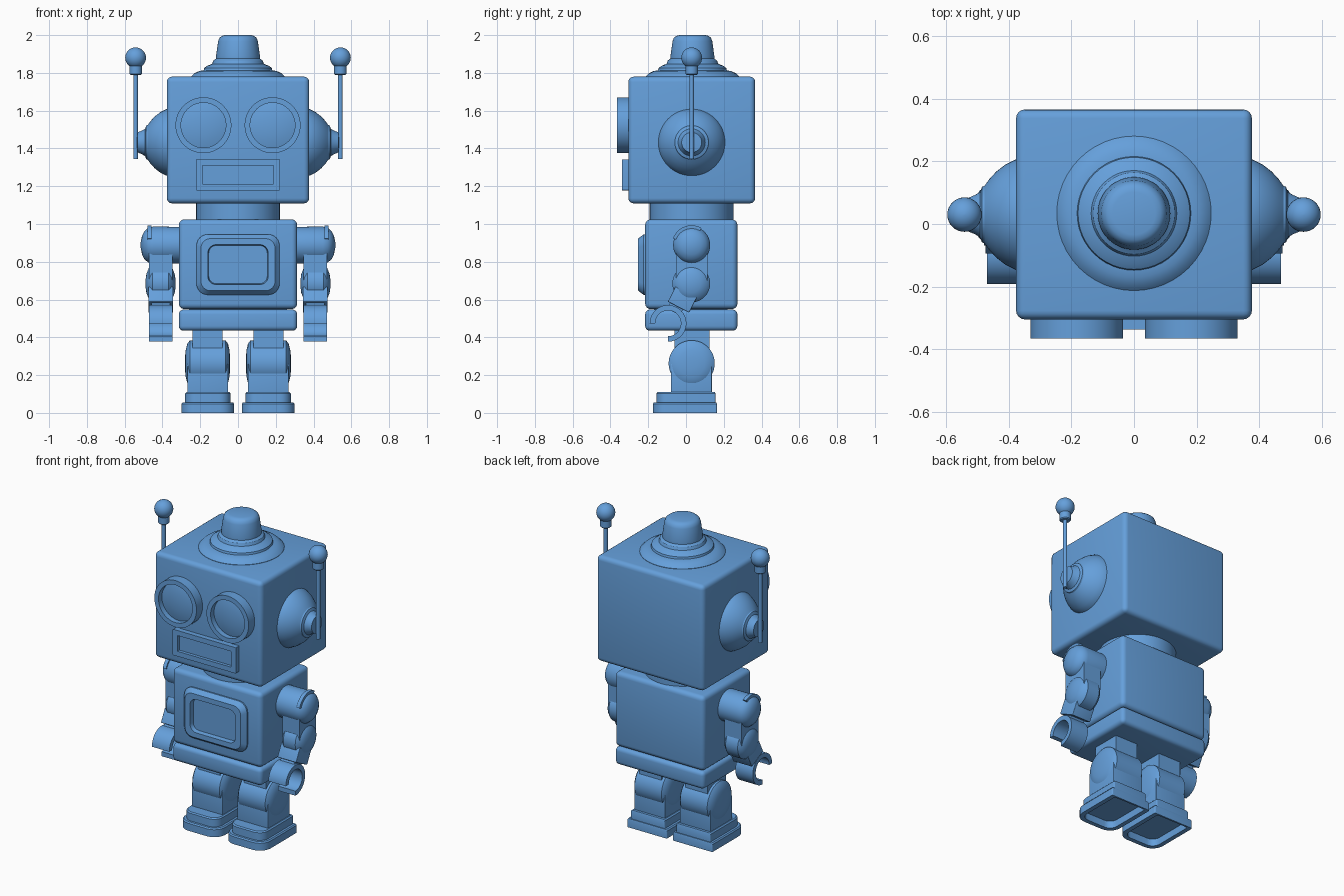
import bpy, bmesh, math
from mathutils import Vector, Matrix

if "Cube" in bpy.data.objects:
    bpy.data.objects.remove(bpy.data.objects["Cube"])

YC = 0.03  # depth of the body's centre line
blue = bpy.data.materials.new("robot blue")
blue.diffuse_color = (0.13, 0.35, 0.71, 1)
blue.use_nodes = True
blue.node_tree.nodes["Principled BSDF"].inputs["Base Color"].default_value = blue.diffuse_color


def finish(name, bm, angle=32):
    bmesh.ops.recalc_face_normals(bm, faces=bm.faces)
    me = bpy.data.meshes.new(name)
    bm.to_mesh(me)
    bm.free()
    ob = bpy.data.objects.new(name, me)
    bpy.context.collection.objects.link(ob)
    me.materials.append(blue)
    bpy.ops.object.select_all(action='DESELECT')
    ob.select_set(True)
    bpy.context.view_layer.objects.active = ob
    bpy.ops.object.shade_smooth_by_angle(angle=math.radians(angle))
    return ob


def loft(name, rings):
    """Closed skin through a list of equal-length point rings."""
    bm = bmesh.new()
    vs = [[bm.verts.new(p) for p in r] for r in rings]
    n = len(vs[0])
    for a, b in zip(vs, vs[1:]):
        for i in range(n):
            j = (i + 1) % n
            bm.faces.new((a[i], a[j], b[j], b[i]))
    bm.faces.new(vs[0])
    bm.faces.new(vs[-1])
    return finish(name, bm)


def turned(name, axis, centre, profile, n=48):
    """Lathe a (position, radius) profile about an axis through centre."""
    rings = []
    for a, r in profile:
        ring = []
        for i in range(n):
            t = 2 * math.pi * i / n
            c, s = r * math.cos(t), r * math.sin(t)
            p = {'X': (a, c, s), 'Y': (c, a, s), 'Z': (c, s, a)}[axis]
            ring.append(Vector(p) + Vector(centre))
        rings.append(ring)
    return loft(name, rings)


def box(name, x, y, z, bevel=0.0, tilt=0.0):
    bm = bmesh.new()
    bmesh.ops.create_cube(bm, size=1)
    bmesh.ops.scale(bm, vec=(x[1] - x[0], y[1] - y[0], z[1] - z[0]), verts=bm.verts)
    if bevel:
        bmesh.ops.bevel(bm, geom=bm.edges[:], offset=bevel, segments=4, profile=0.5, affect='EDGES')
    mid = Vector((sum(x) / 2, sum(y) / 2, sum(z) / 2))
    bm.transform(Matrix.Translation(mid) @ Matrix.Rotation(tilt, 4, 'X'))
    return finish(name, bm)


def rounded(x0, x1, y0, y1, r_low, r_high, k=6):
    """Rounded rectangle outline with separate low and high corner radii."""
    pts = []
    for cx, cy, r, a0 in ((x1 - r_high, y1 - r_high, r_high, 0), (x0 + r_high, y1 - r_high, r_high, 90),
                          (x0 + r_low, y0 + r_low, r_low, 180), (x1 - r_low, y0 + r_low, r_low, 270)):
        for i in range(k + 1):
            t = math.radians(a0 + 90 * i / k)
            pts.append((cx + r * math.cos(t), cy + r * math.sin(t)))
    return pts


def front_panel(name, zc, layers):
    """Panel on the front from (half width, half height, radius, y) layers."""
    return loft(name, [[(px, y, zc + pz) for px, pz in rounded(-w, w, -h, h, r, r)]
                       for w, h, r, y in layers])


def arc_band(name, x, yc, zc, r_in, r_out, a0, a1, n=32):
    """Curved strip around an x axis, between two angles."""
    rings = []
    for i in range(n + 1):
        t = math.radians(a0 + (a1 - a0) * i / n)
        c, s = math.cos(t), math.sin(t)
        rings.append([(px, yc + r * c, zc + r * s) for px, r in
                      ((x[0], r_in), (x[1], r_in), (x[1], r_out), (x[0], r_out))])
    return loft(name, rings)


# Head, neck and body
box("head", (-0.377, 0.377), (-0.305, 0.366), (1.109, 1.78), 0.028)
turned("neck", 'Z', (0, YC, 0), [(0.98, 0.222), (1.15, 0.222)])
box("torso", (-0.313, 0.313), (-0.216, 0.272), (0.55, 1.024), 0.028)
box("belt", (-0.313, 0.313), (-0.216, 0.272), (0.435, 0.547), 0.025)
box("waist_core", (-0.26, 0.26), (-0.17, 0.22), (0.5, 0.6))

# Stepped lamp on top of the head
turned("head_lamp", 'Z', (0, YC + 0.004, 0), [
    (1.77, 0.247), (1.782, 0.247), (1.797, 0.232), (1.81, 0.205), (1.813, 0.182), (1.826, 0.179),
    (1.838, 0.162), (1.848, 0.137), (1.866, 0.13), (1.872, 0.121), (1.876, 0.116), (1.89, 0.116),
    (1.968, 0.105), (1.986, 0.098), (1.996, 0.085), (2.0, 0.068)])

# Mouth and chest panels
front_panel("mouth", 1.26, [
    (0.222, 0.082, 0.004, -0.29), (0.222, 0.082, 0.004, -0.338),
    (0.188, 0.05, 0.003, -0.338), (0.188, 0.05, 0.003, -0.318)])
front_panel("chest_panel", 0.785, [
    (0.22, 0.16, 0.06, -0.2), (0.22, 0.16, 0.06, -0.225), (0.196, 0.138, 0.05, -0.253),
    (0.16, 0.106, 0.045, -0.253), (0.155, 0.101, 0.04, -0.226)])

for s, side in ((-1, "left"), (1, "right")):
    def xs(a, b):
        return tuple(sorted((s * a, s * b)))

    def across(name, y, z, prof):
        return turned(name, 'X', (0, y, z), [(s * a, r) for a, r in prof])

    # Eye ring with a slightly domed recessed lens
    turned(side + "_eye", 'Y', (s * 0.183, 0, 1.523), [
        (-0.29, 0.148), (-0.366, 0.148), (-0.366, 0.119), (-0.332, 0.119),
        (-0.339, 0.09), (-0.344, 0.05), (-0.346, 0.015)])

    # Ear dome and antenna
    across(side + "_ear", YC, 1.432, [
        (0.36, 0.179), (0.38, 0.176), (0.41, 0.161), (0.44, 0.138), (0.463, 0.113), (0.478, 0.092),
        (0.486, 0.089), (0.492, 0.072), (0.51, 0.062), (0.532, 0.053), (0.534, 0.02)])
    turned(side + "_antenna_rod", 'Z', (s * 0.542, YC, 0), [(1.345, 0.012), (1.8, 0.012)], 20)
    turned(side + "_antenna_collar", 'Z', (s * 0.542, YC, 0),
           [(1.79, 0.028), (1.795, 0.033), (1.825, 0.033), (1.84, 0.033)], 32)
    turned(side + "_antenna_ball", 'Z', (s * 0.542, YC, 1.88),
           [(-0.055 * math.cos(math.pi * i / 16), max(0.001, 0.055 * math.sin(math.pi * i / 16)))
            for i in range(17)], 32)

    # Shoulder with raised strap, elbow and upper arm link
    across(side + "_shoulder", YC, 0.888, [
        (0.3, 0.097), (0.45, 0.098), (0.475, 0.092), (0.495, 0.075), (0.508, 0.05), (0.515, 0.015)])
    arc_band(side + "_shoulder_strap", xs(0.457, 0.48), YC, 0.888, 0.07, 0.105, 60, 160)
    box(side + "_upper_arm", xs(0.348, 0.47), (-0.053, 0.113), (0.7, 0.86))
    across(side + "_elbow", YC - 0.002, 0.685, [
        (0.33, 0.015), (0.335, 0.05), (0.348, 0.083), (0.368, 0.1),
        (0.452, 0.1), (0.472, 0.083), (0.485, 0.05), (0.49, 0.015)])

    # Tilted cuff, wrist and open claw hand
    tilt = -math.radians(27)
    box(side + "_cuff", xs(0.343, 0.475), (-0.083, 0.044), (0.555, 0.645), 0.004, tilt)
    box(side + "_wrist", xs(0.36, 0.458), (-0.088, -0.012), (0.53, 0.6), 0.0, tilt)
    arc_band(side + "_hand", xs(0.348, 0.47), -0.095, 0.474, 0.068, 0.097, -90, 180)

    # Leg with a round knee
    box(side + "_thigh", xs(0.083, 0.24), (-0.06, 0.125), (0.25, 0.46))
    box(side + "_shin", xs(0.052, 0.268), (-0.08, 0.137), (0.09, 0.26), 0.004)
    across(side + "_knee", YC, 0.262, [
        (0.042, 0.03), (0.045, 0.07), (0.053, 0.105), (0.066, 0.122),
        (0.255, 0.122), (0.268, 0.105), (0.277, 0.07), (0.281, 0.03)])

    # Stepped foot, rounded at the toe and hollow underneath
    foot = []
    for inset, r, z in ((0.028, 0.05, 0.045), (0.028, 0.05, 0), (0, 0.075, 0), (0, 0.075, 0.047),
                        (0.006, 0.07, 0.055), (0.02, 0.06, 0.055), (0.02, 0.06, 0.103), (0.027, 0.055, 0.11)):
        outline = rounded(0.02 + inset, 0.3 - inset, -0.176 + inset, 0.164 - inset * 0.4, r, 0.008)
        foot.append([(s * px, py, z) for px, py in outline])
    loft(side + "_foot", foot)
